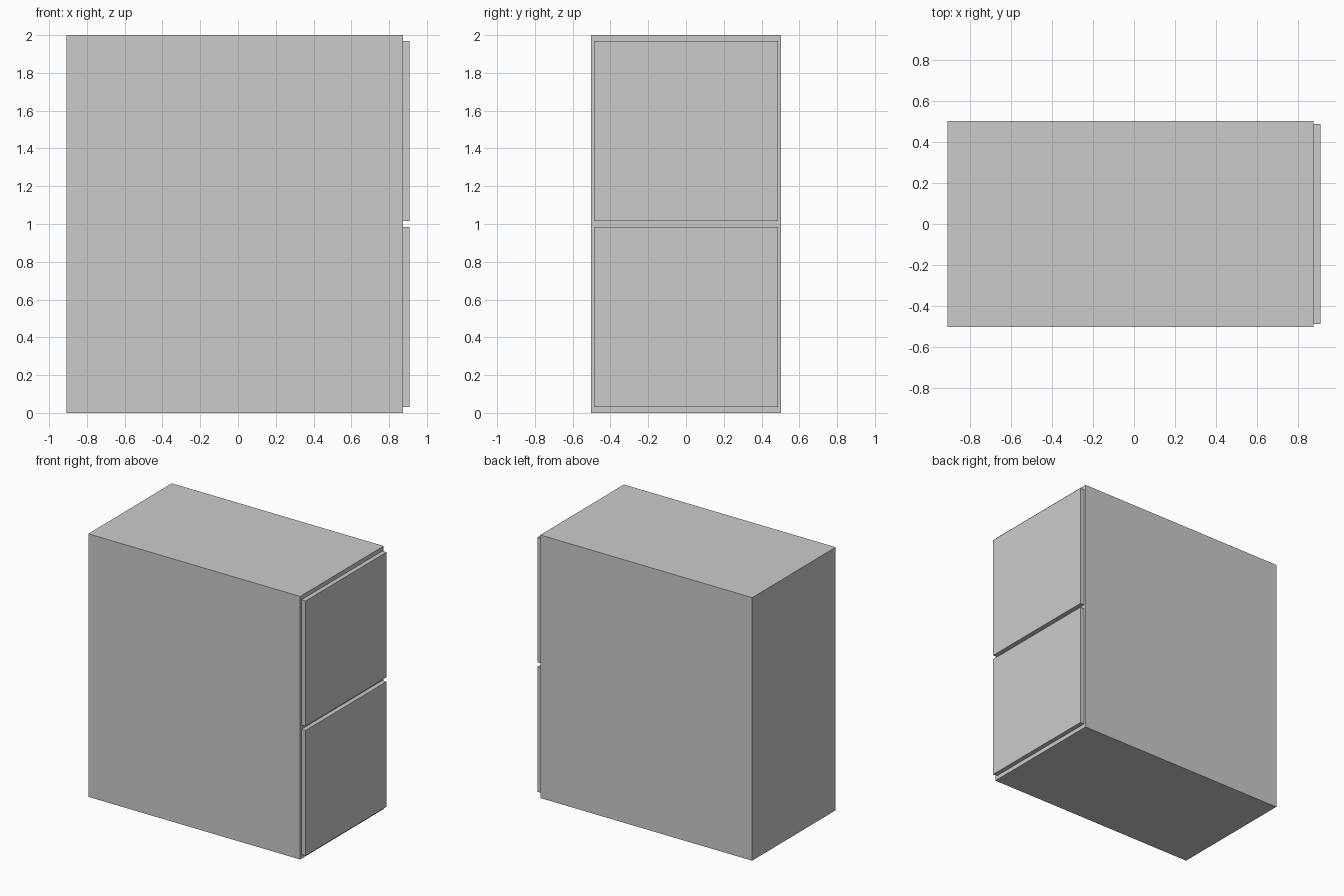
import bpy

if "Cube" in bpy.data.objects:
    bpy.data.objects.remove(bpy.data.objects["Cube"])


def box(name, lo, hi):
    """Axis-aligned box between two corners."""
    centre = [(a + b) / 2 for a, b in zip(lo, hi)]
    size = [b - a for a, b in zip(lo, hi)]
    bpy.ops.mesh.primitive_cube_add(size=1, location=centre)
    obj = bpy.context.object
    obj.name = name
    obj.scale = size
    bpy.ops.object.transform_apply(location=False, rotation=False, scale=True)
    return obj


FRONT_X = 0.874   # plane where the drawer fronts meet the cabinet
GAP = 0.032       # reveal around the drawer fronts
DRAWER_H = (2 - 3 * GAP) / 2

# Cabinet body
box("cabinet_body", (-0.908, -0.502, 0), (FRONT_X, 0.502, 2))

# Two drawer fronts on the right side
for i, name in enumerate(("lower_drawer_front", "upper_drawer_front")):
    z = GAP + i * (DRAWER_H + GAP)
    box(name, (FRONT_X, -0.486, z), (0.908, 0.486, z + DRAWER_H))
